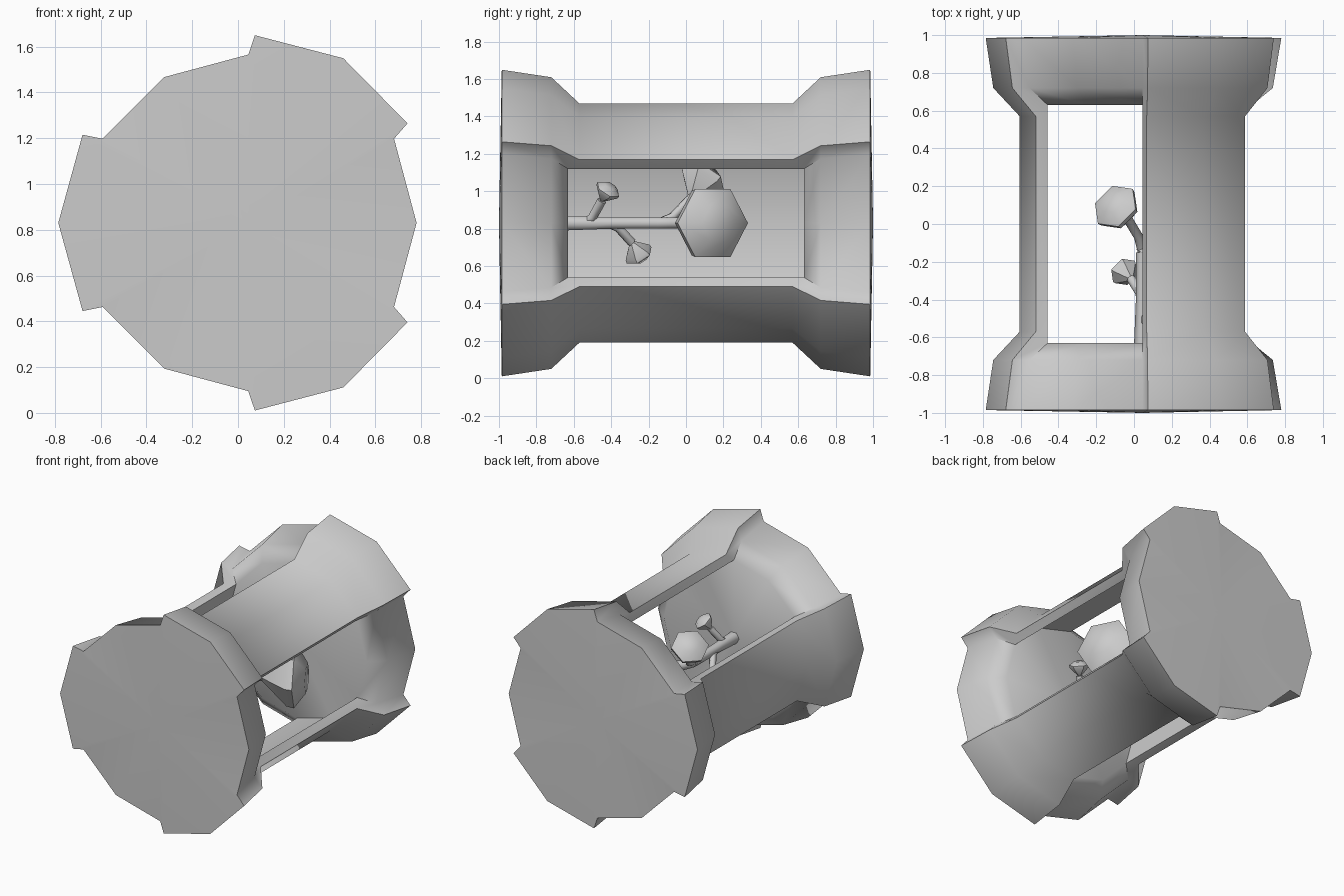
import bpy, bmesh
from math import sin, cos, radians, pi
from mathutils import Vector

cube = bpy.data.objects.get("Cube")
if cube:
    bpy.data.objects.remove(cube, do_unlink=True)

grey = bpy.data.materials.new("plain_grey")
grey.use_nodes = True
grey.diffuse_color = (0.6, 0.6, 0.6, 1)
grey.node_tree.nodes["Principled BSDF"].inputs["Base Color"].default_value = (0.6, 0.6, 0.6, 1)

AXIS = Vector((0.045, 0, 0.83))   # centre line of the capsule


def polar(angle, r, y):
    a = radians(angle)
    return AXIS + Vector((r * cos(a), y, r * sin(a)))


def finish(name, bm, smooth_angle):
    bmesh.ops.recalc_face_normals(bm, faces=bm.faces)
    mesh = bpy.data.meshes.new(name)
    bm.to_mesh(mesh)
    bm.free()
    mesh.materials.append(grey)
    ob = bpy.data.objects.new(name, mesh)
    bpy.context.collection.objects.link(ob)
    bpy.ops.object.select_all(action='DESELECT')
    ob.select_set(True)
    bpy.context.view_layer.objects.active = ob
    bpy.ops.object.shade_smooth_by_angle(angle=radians(smooth_angle))
    return ob


# Capsule: two flared drums joined by three curved panels
bm = bmesh.new()


def outline(side, y_out, r_out, y_in, r_in):
    verts = []
    for k in range(3):
        for angle, raised, bulge in ((30, 0, 0), (32, 1, 0), (60, 1, 0.01),
                                     (88, 1, 0), (90, 0, 0), (120, 0, 0)):
            r, y = (r_out + bulge, y_out) if raised else (r_in, y_in)
            verts.append(bm.verts.new(polar(angle + 120 * k, r, side * y)))
    return verts


def loft(a, b):
    n = len(a)
    for i in range(n):
        bm.faces.new((a[i], a[(i + 1) % n], b[(i + 1) % n], b[i]))


def fan(ring, centre):
    hub = bm.verts.new(centre)
    for i, v in enumerate(ring):
        bm.faces.new((v, ring[(i + 1) % len(ring)], hub))


panel_loops = []
for side in (-1, 1):
    neck = outline(side, 0.57, 0.64, 0.63, 0.58)
    shoulder = outline(side, 0.72, 0.78, 0.72, 0.69)
    rim = outline(side, 0.985, 0.82, 0.985, 0.735)
    loft(neck, shoulder)
    loft(shoulder, rim)
    fan(rim, polar(0, 0, side))
    # Inner wall of the drum
    wall, loops = [], []
    for k in range(3):
        p = neck[6 * k:6 * k + 6]
        inner = bm.verts.new(polar(60 + 120 * k, 0.58, side * 0.63))
        wall += [p[0], inner, p[4], p[5]]
        loops.append(p[:5] + [inner])
    fan(wall, polar(0, 0, side * 0.63))
    panel_loops.append(loops)
for front, back in zip(*panel_loops):
    loft(front, back)
finish("capsule_shell", bm, 58)


# Plant inside: a stem with branches, each ending in a faceted bud
def stem(name, points, radii):
    curve = bpy.data.curves.new(name, 'CURVE')
    curve.dimensions = '3D'
    curve.bevel_depth = 1
    curve.bevel_resolution = 1
    curve.use_fill_caps = True
    line = curve.splines.new('POLY')
    line.points.add(len(points) - 1)
    for pt, co, r in zip(line.points, points, radii):
        pt.co = (*co, 1)
        pt.radius = r
    line.use_smooth = True
    curve.materials.append(grey)
    ob = bpy.data.objects.new(name, curve)
    bpy.context.collection.objects.link(ob)


def bud(name, base, direction, size):
    bm = bmesh.new()
    turn = direction.to_track_quat('Z', 'Y')
    rings = []
    for r, h in ((0.18, 0), (0.95, 0.85), (1.0, 1.1), (0.5, 1.45)):
        rings.append([bm.verts.new(base + size * (turn @ Vector(
            (r * cos(i * pi / 3), r * sin(i * pi / 3), h)))) for i in range(6)])
    for a, b in zip(rings, rings[1:]):
        for i in range(6):
            bm.faces.new((a[i], a[(i + 1) % 6], b[(i + 1) % 6], b[i]))
    bm.faces.new(rings[0])
    bm.faces.new(rings[-1])
    finish(name, bm, 40)


stem("main_stem", [polar(0, 0, -0.64), polar(0, 0, -0.4), polar(0, 0, -0.15)],
     [0.045, 0.035, 0.035])

# name, angle, start y, end y, reach, bud size
branches = (("large", 0, -0.15, 0.04, 0.13, 0.21),
            ("upper", 120, -0.15, 0.03, 0.16, 0.13),
            ("lower", 240, -0.42, -0.29, 0.12, 0.08),
            ("small", 60, -0.54, -0.45, 0.14, 0.07))
for name, angle, y0, y1, reach, size in branches:
    thick = 0.035 if name == "large" else 0.025
    tip = polar(angle, reach, y1)
    stem(name + "_branch", [polar(angle, 0, y0),
                            polar(angle, reach * 0.25, y0 * 0.55 + y1 * 0.45), tip],
         [thick, thick, thick])
    outward = polar(angle, 1, 0.5) - AXIS
    bud(name + "_bud", tip, outward.normalized(), size)
